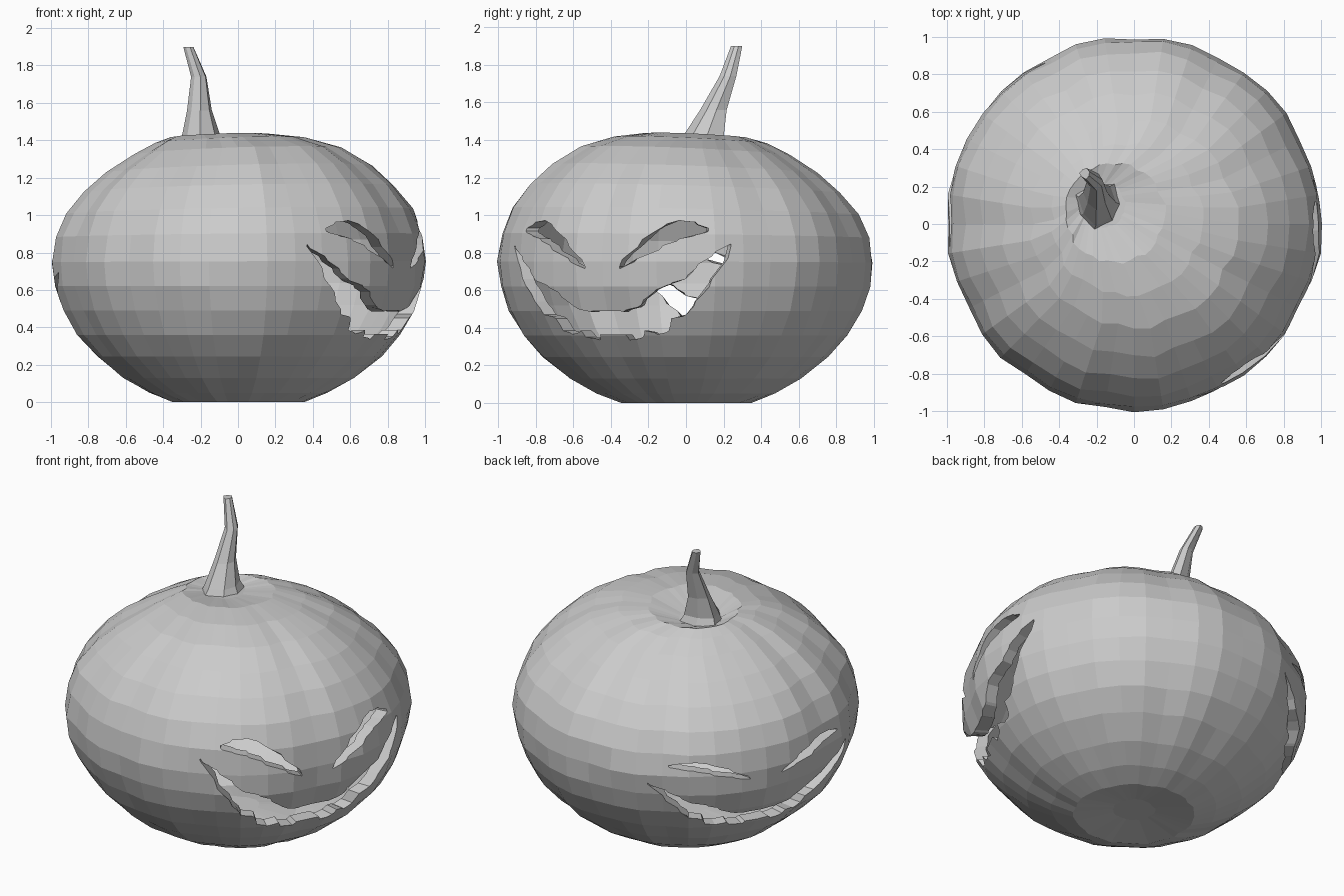
import bpy, bmesh, random
from math import cos, sin, radians, pi, tau
from mathutils import Vector

if "Cube" in bpy.data.objects:
    bpy.data.objects.remove(bpy.data.objects["Cube"])

random.seed(4)


def make_object(name, bm):
    bmesh.ops.recalc_face_normals(bm, faces=bm.faces)
    mesh = bpy.data.meshes.new(name)
    bm.to_mesh(mesh)
    bm.free()
    ob = bpy.data.objects.new(name, mesh)
    bpy.context.collection.objects.link(ob)
    return ob


def loft(bm, rings):
    """Bridge closed rings of points and cap both ends."""
    loops = [[bm.verts.new(p) for p in ring] for ring in rings]
    for a, b in zip(loops, loops[1:]):
        n = len(a)
        for i in range(n):
            j = (i + 1) % n
            bm.faces.new((a[i], a[j], b[j], b[i]))
    bm.faces.new(loops[0][::-1])
    bm.faces.new(loops[-1])


# Pumpkin body: ribbed, slightly uneven rings with the top pulled to the stem
profile = [(.12, .03), (.35, .0), (.48, .05), (.62, .13), (.76, .245), (.865, .36),
           (.94, .49), (.985, .62), (1.0, .75), (.98, .89), (.925, 1.02), (.83, 1.14),
           (.71, 1.245), (.56, 1.34), (.41, 1.40), (.27, 1.43), (.12, 1.40)]
SEGS = 40
GROOVES = [25, 62, 92, 118, 180, 205, 238, 262, 292, 333]


def groove(a):
    d = min(abs((a - g + 180) % 360 - 180) for g in GROOVES)
    return max(0, 1 - d / 11)


rings = []
for r, z in profile:
    pull = max(0, 1 - r / .5) if z > .7 else 0
    lift = max(0, (z - .7) / .7)
    ring = []
    for i in range(SEGS):
        a = 360 * i / SEGS
        depth = .03 if z > .9 else .018
        rr = r * 1.006 - depth * groove(a) * min(1, r * 2) + random.uniform(-.006, .006)
        x = rr * cos(radians(a)) - .22 * pull
        y = rr * sin(radians(a)) + .13 * pull
        ring.append((x, y, max(0, z + lift * (.035 * x - .045 * y))))
    rings.append(ring)
bm = bmesh.new()
loft(bm, rings)
body = make_object("pumpkin_shell", bm)

# Carved faces: columns of (degrees from face centre, lower z, upper z)
eye = [(6, .715, .727), (12, .77, .83), (20, .84, .94), (25, .875, .972),
       (30, .895, .962), (34, .915, .93)]
half_mouth = [(41, .832, .846), (35, .66, .78), (30, .54, .715), (27, .47, .66),
              (22, .45, .63), (21, .385, .625), (17, .365, .59), (12.5, .385, .52),
              (11.5, .35, .51), (6, .335, .485), (5, .365, .49)]
mouth = [(-u, a, b) for u, a, b in half_mouth] + half_mouth[::-1]


def carve(bm, columns, facing, remap):
    rings = []
    for u, lo, hi in columns:
        a = radians(facing + u)
        rings.append([(r * cos(a), r * sin(a), remap(z))
                      for r, z in ((.45, lo), (1.3, lo), (1.3, hi), (.45, hi))])
    loft(bm, rings)


def same(z):
    return z


bm = bmesh.new()
for facing, eye_map, mouth_map in (
        (-27, same, same),
        (153, lambda z: .70 + (z - .72) * .52, lambda z: .355 + (z - .335) * .66)):
    carve(bm, eye, facing, eye_map)
    carve(bm, [(-u, a, b) for u, a, b in eye], facing, eye_map)
    carve(bm, mouth, facing, mouth_map)
cutter = make_object("face_cutter", bm)
cutter.hide_render = True

# Hollow the shell and cut both faces through it
solid = body.modifiers.new("wall", 'SOLIDIFY')
solid.thickness = .07
solid.offset = -1
cut = body.modifiers.new("faces", 'BOOLEAN')
cut.operation = 'DIFFERENCE'
cut.solver = 'EXACT'
cut.object = cutter
bpy.context.view_layer.update()
evaluated = body.evaluated_get(bpy.context.evaluated_depsgraph_get())
carved = bpy.data.meshes.new_from_object(evaluated)
body.modifiers.clear()
body.data = carved
bpy.data.objects.remove(cutter)

# Stem: seven-sided, flared at the base and bent near the tip
path = [((-.185, .10, 1.36), .14), ((-.19, .105, 1.43), .105), ((-.20, .15, 1.56), .068),
        ((-.205, .225, 1.74), .042), ((-.262, .27, 1.90), .028)]
bm = bmesh.new()
loft(bm, [[Vector(c) + Vector((r * cos(tau * i / 7 + k * .1) * (1.1 if i % 2 else .9),
                               r * sin(tau * i / 7 + k * .1) * (1.1 if i % 2 else .9), 0))
           for i in range(7)] for k, (c, r) in enumerate(path)])
make_object("stem", bm)
